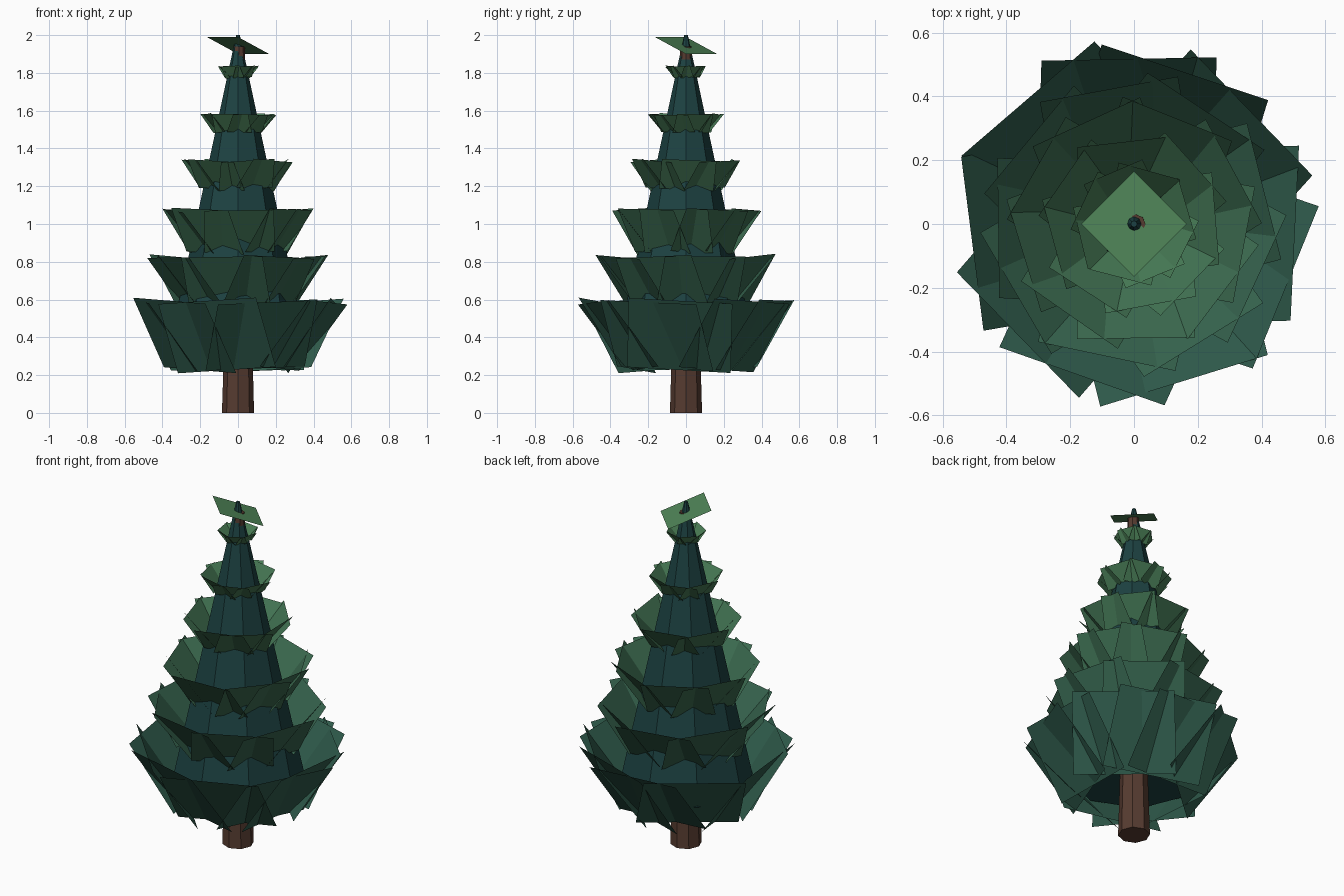
import bpy, bmesh, random
from math import radians, sin, cos
from mathutils import Vector

if "Cube" in bpy.data.objects:
    bpy.data.objects.remove(bpy.data.objects["Cube"])

random.seed(4)


def material(name, rgb):
    m = bpy.data.materials.new(name)
    m.diffuse_color = (*rgb, 1)
    m.use_nodes = True
    m.node_tree.nodes["Principled BSDF"].inputs["Base Color"].default_value = m.diffuse_color
    return m


def finish(bm, name, mat):
    me = bpy.data.meshes.new(name)
    bm.to_mesh(me)
    bm.free()
    me.materials.append(mat)
    ob = bpy.data.objects.new(name, me)
    bpy.context.collection.objects.link(ob)
    return ob


def cone(name, z0, r0, z1, r1, mat, lean=0.0):
    bm = bmesh.new()
    bmesh.ops.create_cone(bm, cap_ends=True, segments=8,
                          radius1=r0, radius2=r1, depth=z1 - z0)
    for v in bm.verts:
        if v.co.z > 0:
            v.co.x += lean
        v.co.z += (z0 + z1) / 2
    return finish(bm, name, mat)


def branch_ring(name, angles, width, z0, z1, d0, d1, mat):
    """Flat branch cards leaning outward from (d0, z0) to (d1, z1)."""
    bm = bmesh.new()
    length = Vector((d1 - d0, z1 - z0)).length
    base_tilt = Vector((z1 - z0, d1 - d0)).angle_signed(Vector((1, 0)))
    for a in angles:
        tilt = base_tilt + radians(random.uniform(-3, 3))
        roll = radians(random.uniform(-5, 5))
        a = radians(a)
        out, side = Vector((cos(a), sin(a), 0)), Vector((-sin(a), cos(a), 0))
        up = out * sin(tilt) + Vector((0, 0, cos(tilt)))
        centre = out * (d0 + d1) / 2 + Vector((0, 0, (z0 + z1) / 2))
        verts = []
        for su, sv in ((-1, -1), (1, -1), (1, 1), (-1, 1)):
            u, v = su * width / 2, sv * length / 2
            u, v = u * cos(roll) - v * sin(roll), u * sin(roll) + v * cos(roll)
            verts.append(bm.verts.new(centre + side * u + up * v))
        bm.faces.new(verts)
    return finish(bm, name, mat)


# Trunk and dark inner foliage cone
cone("trunk", 0, 0.085, 1.94, 0.03, material("bark", (0.095, 0.045, 0.03)), 0.006)
cone("inner_foliage", 0.37, 0.36, 2.0, 0.01, material("deep_green", (0.012, 0.055, 0.055)))

# Rings of branch cards, lighter toward the top
low, high = Vector((0.03, 0.11, 0.075)), Vector((0.078, 0.235, 0.098))
lowest = [355, 42, 71, 93, 129, 186, 222, 253, 289, 336]
rings = [  # count, width, z bottom, z top, radius bottom, radius top
    (10, 0.55, 0.23, 0.59, 0.25, 0.51),
    (9, 0.44, 0.575, 0.825, 0.235, 0.425),
    (9, 0.37, 0.85, 1.075, 0.19, 0.355),
    (8, 0.29, 1.185, 1.335, 0.14, 0.26),
    (8, 0.20, 1.485, 1.58, 0.095, 0.175),
    (7, 0.11, 1.775, 1.835, 0.045, 0.095),
]
for i, (n, w, z0, z1, d0, d1) in enumerate(rings):
    angles = lowest if i == 0 else [
        i * 17 + k * 360 / n + random.uniform(-8, 8) for k in range(n)]
    mat = material(f"needles_{i + 1}", low.lerp(high, i / 6))
    branch_ring(f"branch_ring_{i + 1}", angles, w, z0, z1, d0, d1, mat)

# Single tilted card at the tip
bm = bmesh.new()
bm.faces.new([bm.verts.new(p) for p in (
    (-0.165, 0, 1.99), (0, -0.165, 1.99), (0.165, 0, 1.9), (0, 0.165, 1.9))])
finish(bm, "top_branch", material("needles_top", high))
